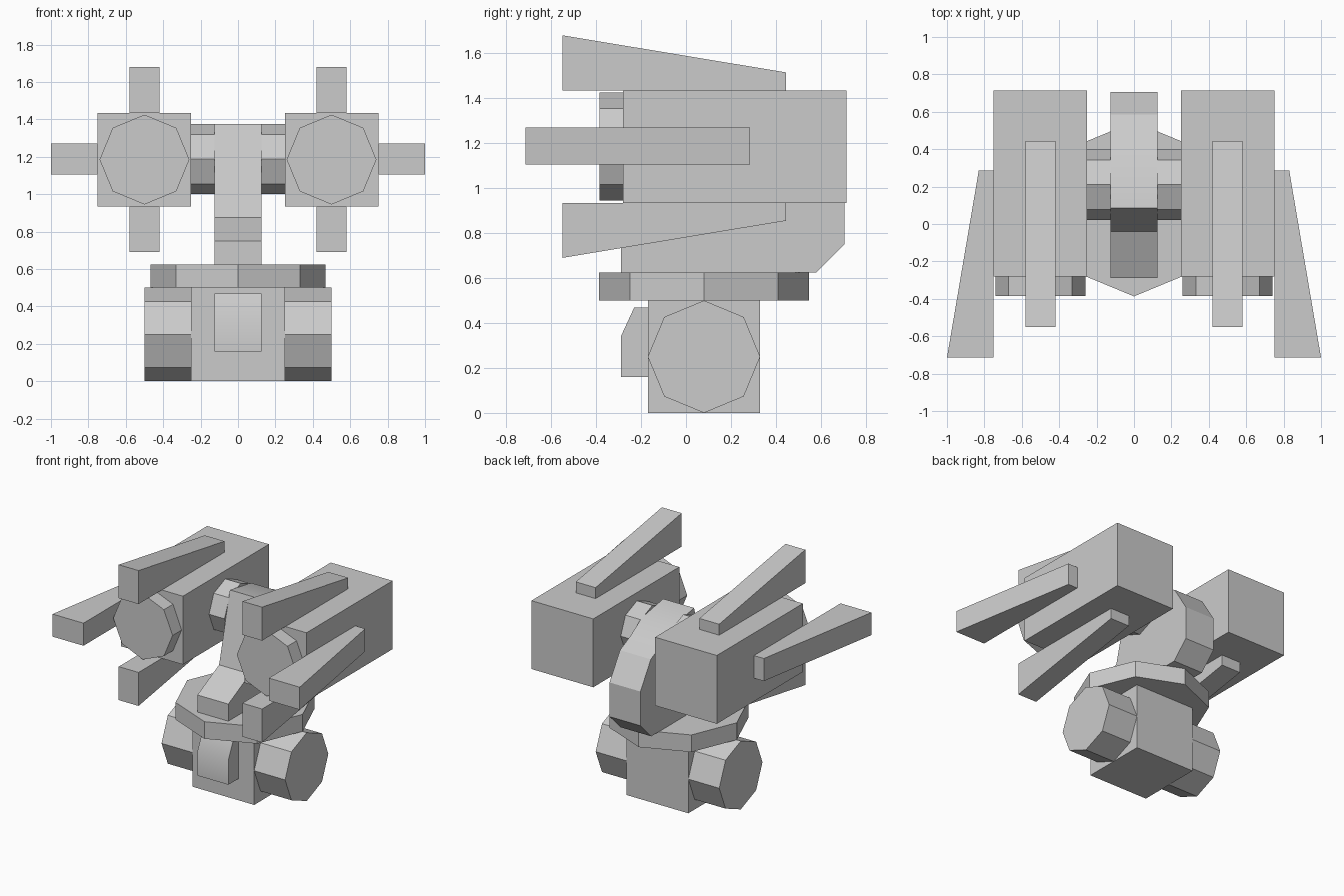
import bpy, bmesh, math
from mathutils import Matrix

cube = bpy.data.objects.get("Cube")
if cube:
    bpy.data.objects.remove(cube, do_unlink=True)

grey = bpy.data.materials.new("plain_grey")
grey.use_nodes = True
colour = (0.6, 0.6, 0.6, 1)
grey.diffuse_color = colour
grey.node_tree.nodes["Principled BSDF"].inputs["Base Color"].default_value = colour


def finish(name, bm):
    bmesh.ops.recalc_face_normals(bm, faces=bm.faces)
    mesh = bpy.data.meshes.new(name)
    bm.to_mesh(mesh)
    bm.free()
    mesh.materials.append(grey)
    obj = bpy.data.objects.new(name, mesh)
    bpy.context.collection.objects.link(obj)
    return obj


def prism(name, profile, lo, hi, place):
    """Extrude a 2D profile from lo to hi; place(a, b, depth) gives the 3D point."""
    bm = bmesh.new()
    ends = [[bm.verts.new(place(a, b, d)) for a, b in profile] for d in (lo, hi)]
    count = len(profile)
    for end in ends:
        bm.faces.new(end)
    for i in range(count):
        j = (i + 1) % count
        bm.faces.new((ends[0][i], ends[0][j], ends[1][j], ends[1][i]))
    return finish(name, bm)


def along_x(a, b, d):
    return (d, a, b)


def along_y(a, b, d):
    return (a, d, b)


def along_z(a, b, d):
    return (a, b, d)


def octagon(ca, cb, r):
    return [(ca + r * math.sin(i * math.pi / 4), cb + r * math.cos(i * math.pi / 4))
            for i in range(8)]


def rect(a0, a1, b0, b1):
    return [(a0, b0), (a1, b0), (a1, b1), (a0, b1)]


def smooth(obj, angle):
    bpy.ops.object.select_all(action='DESELECT')
    obj.select_set(True)
    bpy.context.view_layer.objects.active = obj
    bpy.ops.object.shade_smooth_by_angle(angle=math.radians(angle))


# Base block with a chamfered front plate and a turntable on top
prism("base_block", rect(-0.17, 0.33, 0, 0.5), -0.25, 0.25, along_x)
plate = [(-0.17, 0.16), (-0.17, 0.47), (-0.23, 0.47), (-0.29, 0.34), (-0.29, 0.16)]
smooth(prism("front_plate", plate, -0.125, 0.125, along_x), 30)
prism("turntable", octagon(0, 0.08, 0.467), 0.5, 0.625, along_z)

# Bent neck carrying the shoulders
neck = [(-0.29, 0.625), (0.58, 0.625), (0.705, 0.75), (0.705, 1.0), (0.585, 1.19),
        (0.46, 1.25), (0.335, 1.33), (0.085, 1.375), (-0.04, 0.875), (-0.29, 0.75)]
smooth(prism("neck", neck, -0.125, 0.125, along_x), 30)

# Mirrored parts
for side, s in (("left", 1), ("right", -1)):
    def sx(a, b, d):
        return (s * d, a, b)

    def sy(a, b, d):
        return (s * a, d, b)

    def sz(a, b, d):
        return (s * a, b, d)

    prism(side + "_base_drum", octagon(0.08, 0.25, 0.25), 0.25, 0.5, sx)
    prism(side + "_shoulder", octagon(0.21, 1.1875, 0.1875), 0.125, 0.25, sx)
    prism(side + "_pod", rect(-0.28, 0.715, 0.935, 1.435), 0.25, 0.75, sx)
    prism(side + "_muzzle", octagon(0.5, 1.185, 0.24), -0.385, -0.28, sy)
    # Tapered fins above, below and outside the pod
    top = [(-0.55, 1.435), (0.445, 1.435), (0.445, 1.515), (-0.55, 1.68)]
    prism(side + "_top_fin", top, 0.42, 0.58, sx)
    low = [(y, 2.37 - z) for y, z in top]
    prism(side + "_bottom_fin", low, 0.42, 0.58, sx)
    outer = [(0.75, -0.715), (1.0, -0.715), (0.83, 0.285), (0.75, 0.285)]
    prism(side + "_outer_fin", outer, 1.105, 1.27, sz)
